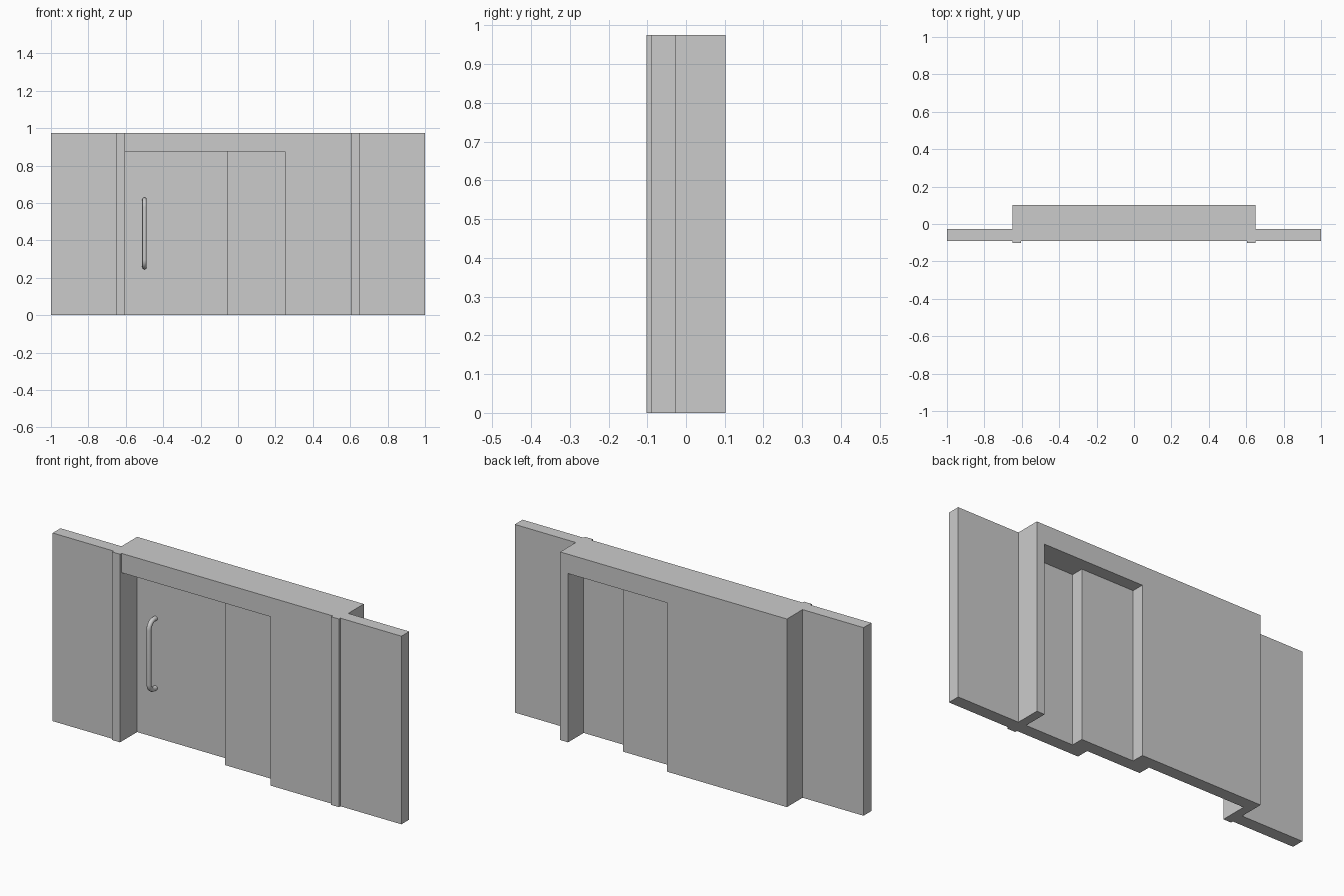
import bpy
import math

cube = bpy.data.objects.get("Cube")
if cube:
    bpy.data.objects.remove(cube, do_unlink=True)

grey = bpy.data.materials.new("plain_grey")
grey.use_nodes = True
colour = (0.6, 0.6, 0.6, 1)
grey.diffuse_color = colour
grey.node_tree.nodes["Principled BSDF"].inputs["Base Color"].default_value = colour

HEIGHT = 0.975     # wall height
DOOR = 0.875       # underside of the header
OUTER, INNER = 0.65, 0.605   # jamb sides
FRONT, BACK = -0.09, 0.102
TRACK = (BACK - FRONT) / 3   # depth of one sliding panel


def box(name, x, y, z):
    """Box from (low, high) ranges on each axis."""
    corners = [(a, b, c) for a in x for b in y for c in z]
    faces = [(0, 1, 3, 2), (4, 6, 7, 5), (0, 4, 5, 1),
             (2, 3, 7, 6), (0, 2, 6, 4), (1, 5, 7, 3)]
    mesh = bpy.data.meshes.new(name)
    mesh.from_pydata(corners, [], faces)
    mesh.materials.append(grey)
    obj = bpy.data.objects.new(name, mesh)
    bpy.context.collection.objects.link(obj)
    return obj


# Side walls and jambs, mirrored; the jambs stand slightly proud in front
for side, s in (("right", -1), ("left", 1)):
    box(side + "_wall", sorted((s * OUTER, s)), (FRONT, FRONT + TRACK), (0, HEIGHT))
    box(side + "_jamb", sorted((s * INNER, s * OUTER)), (-BACK, BACK), (0, HEIGHT))

# Header across the opening
box("header", (-INNER, INNER), (FRONT, BACK), (DOOR, HEIGHT))

# Three overlapping panels, one per track, from front to back
panels = [("front_panel", 0.25, INNER),
          ("middle_panel", -0.055, 0.335),
          ("sliding_door", -INNER, 0.037)]
for i, (name, x0, x1) in enumerate(panels):
    y = FRONT + i * TRACK
    box(name, (x0, x1), (y, y + TRACK), (0, DOOR))

# Pull handle: round bar with bent ends meeting the door
door_y = FRONT + 2 * TRACK
bar_y, bend = door_y - 0.053, 0.04
low, high = 0.257, 0.618
path = [(door_y + 0.005, low)]
for centre, start in ((low + bend, -90), (high - bend, 0)):
    for k in range(9):
        a = math.radians(start + k * 90 / 8)
        path.append((bar_y + bend - bend * math.cos(a), centre + bend * math.sin(a)))
path.append((door_y + 0.005, high))

curve = bpy.data.curves.new("handle", "CURVE")
curve.dimensions = "3D"
curve.bevel_depth = 0.012
curve.bevel_resolution = 4
curve.use_fill_caps = True
spline = curve.splines.new("POLY")
spline.points.add(len(path) - 1)
for point, (y, z) in zip(spline.points, path):
    point.co = (-0.5, y, z, 1)
curve.materials.append(grey)
handle = bpy.data.objects.new("handle", curve)
bpy.context.collection.objects.link(handle)

bpy.ops.object.select_all(action="DESELECT")
handle.select_set(True)
bpy.context.view_layer.objects.active = handle
bpy.ops.object.convert(target="MESH")
bpy.ops.object.shade_smooth_by_angle(angle=math.radians(40))
